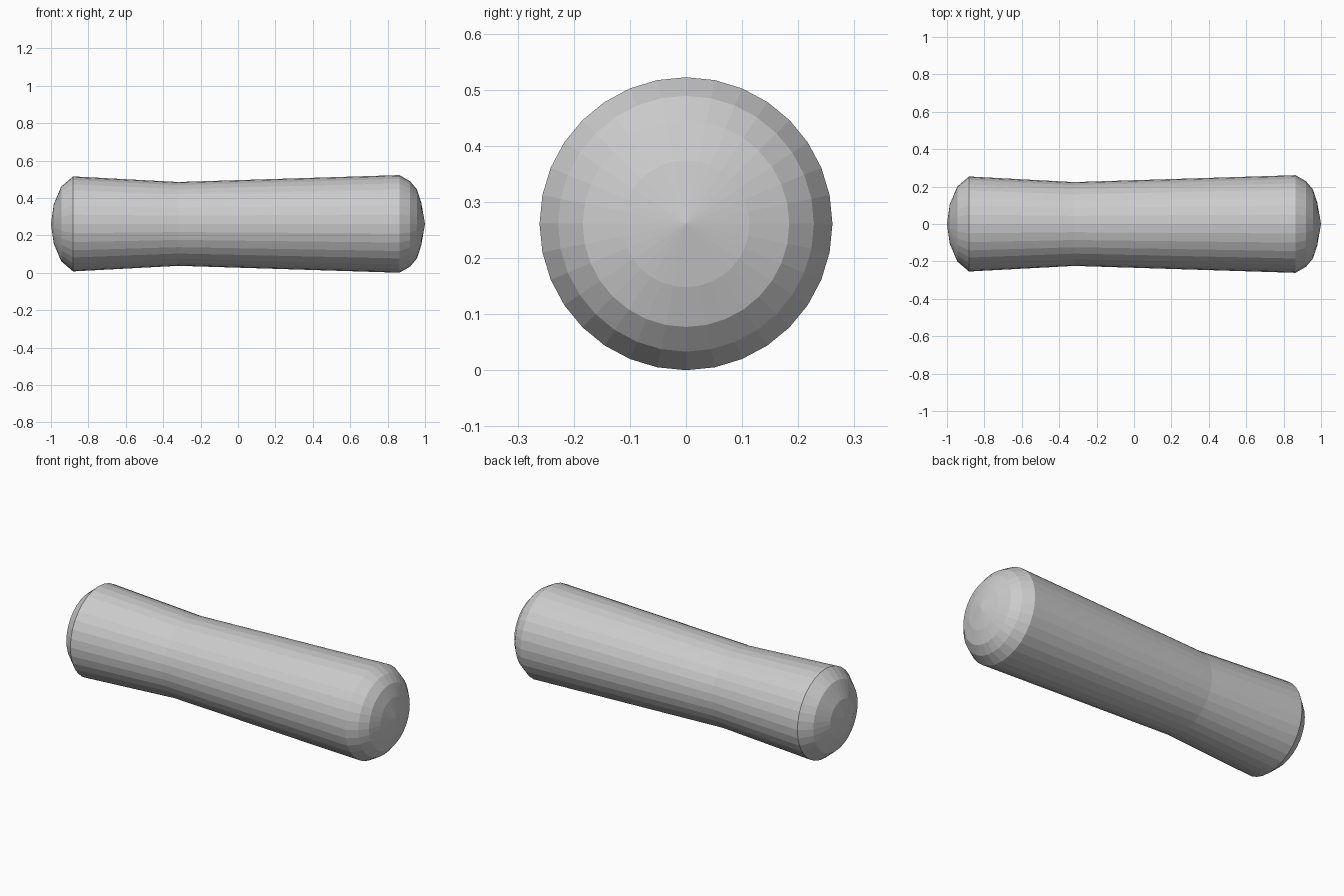
import bpy, bmesh
from math import cos, sin, tau

if "Cube" in bpy.data.objects:
    bpy.data.objects.remove(bpy.data.objects["Cube"])

SIDES = 32
CENTRE_Z = 0.261

# (x, radius) profile: left cap, waist, right cap
PROFILE = [(-1.0, 0), (-0.985, 0.105), (-0.945, 0.2), (-0.882, 0.254),
           (-0.32, 0.224),
           (0.863, 0.261), (0.92, 0.228), (0.957, 0.184), (0.98, 0.113), (1.0, 0)]


def lathe_x(name, profile):
    bm = bmesh.new()
    rings = []
    for x, r in profile:
        n = SIDES if r else 1
        rings.append([bm.verts.new((x, r * sin(tau * i / SIDES),
                                    CENTRE_Z + r * cos(tau * i / SIDES)))
                      for i in range(n)])
    for a, b in zip(rings, rings[1:]):
        for i in range(SIDES):
            j = (i + 1) % SIDES
            corners = [a[i % len(a)], a[j % len(a)], b[j % len(b)], b[i % len(b)]]
            bm.faces.new(list(dict.fromkeys(corners)))
    bmesh.ops.recalc_face_normals(bm, faces=bm.faces)
    mesh = bpy.data.meshes.new(name)
    bm.to_mesh(mesh)
    bm.free()
    obj = bpy.data.objects.new(name, mesh)
    bpy.context.collection.objects.link(obj)
    return obj


# Waisted grip with rounded ends
lathe_x("handle_grip", PROFILE)
